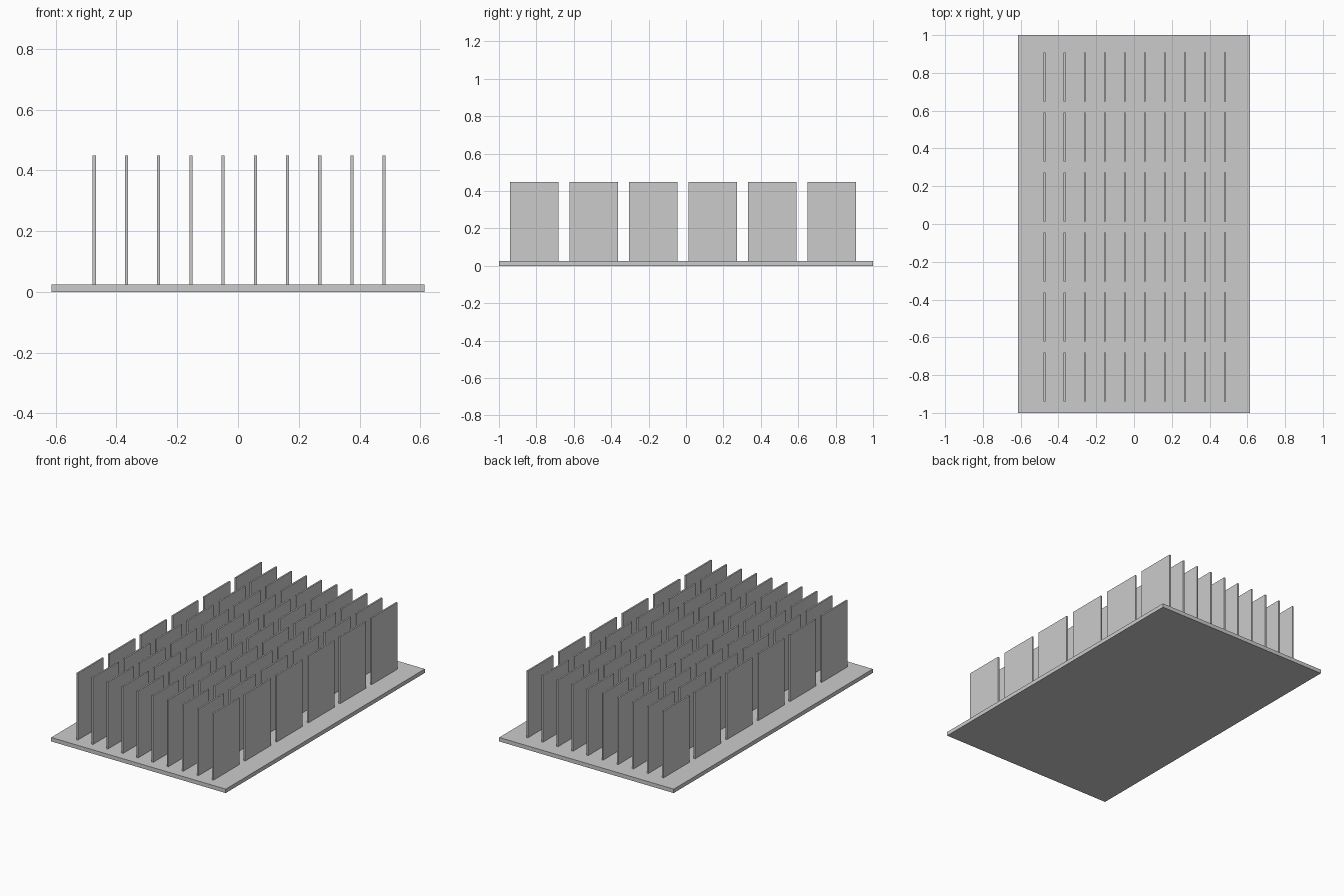
import bpy

if "Cube" in bpy.data.objects:
    bpy.data.objects.remove(bpy.data.objects["Cube"])

BASE_TOP = 0.025
FIN_TOP = 0.449
COLS, ROWS = 10, 6
FIRST_X, PITCH_X = -0.473, 0.106
FIRST_Y, PITCH_Y = -0.811, 0.318
FIN_THICK, FIN_LEN = 0.01, 0.26


def box(name, centre, size):
    bpy.ops.mesh.primitive_cube_add(size=1, location=centre)
    ob = bpy.context.object
    ob.name = name
    ob.scale = size
    bpy.ops.object.transform_apply(location=False, rotation=False, scale=True)
    return ob


# Base plate
box("base_plate", (0, 0, BASE_TOP / 2), (1.228, 2.0, BASE_TOP))

# One fin, repeated as a grid of upright plates
height = FIN_TOP - BASE_TOP
fin = box("fins", (FIRST_X, FIRST_Y, BASE_TOP + height / 2),
          (FIN_THICK, FIN_LEN, height))
for axis, count, step in (("columns", COLS, (PITCH_X, 0, 0)),
                          ("rows", ROWS, (0, PITCH_Y, 0))):
    arr = fin.modifiers.new(axis, 'ARRAY')
    arr.count = count
    arr.use_relative_offset = False
    arr.use_constant_offset = True
    arr.constant_offset_displace = step
